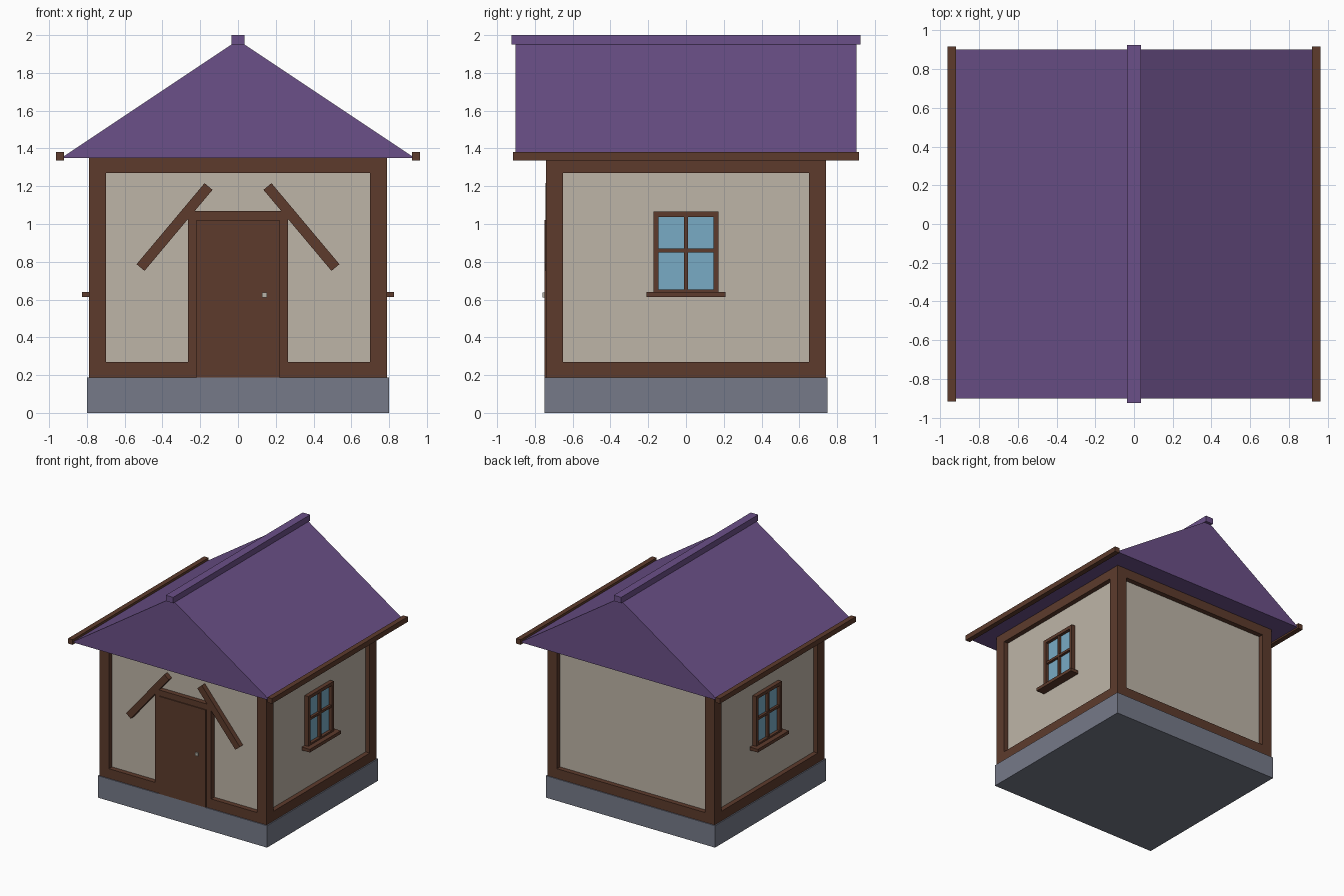
import bpy, math
from mathutils import Matrix

if "Cube" in bpy.data.objects:
    bpy.data.objects.remove(bpy.data.objects["Cube"])


def material(name, r, g, b):
    lin = [((c / 255 + 0.055) / 1.055) ** 2.4 for c in (r, g, b)]
    m = bpy.data.materials.new(name)
    m.diffuse_color = (*lin, 1)
    m.use_nodes = True
    m.node_tree.nodes["Principled BSDF"].inputs["Base Color"].default_value = m.diffuse_color
    return m


PURPLE = material("purple_roof", 107, 80, 136)
WOOD = material("brown_wood", 93, 59, 44)
PLASTER = material("cream_plaster", 190, 181, 167)
STONE = material("grey_stone", 118, 122, 137)
GLASS = material("blue_glass", 120, 171, 197)
METAL = material("pale_metal", 184, 180, 168)


def mesh(name, verts, faces, mat):
    me = bpy.data.meshes.new(name)
    me.from_pydata(verts, [], faces)
    me.materials.append(mat)
    ob = bpy.data.objects.new(name, me)
    bpy.context.collection.objects.link(ob)
    return ob


def box(name, x, y, z, mat):
    """Box from (min, max) ranges."""
    x, y, z = sorted(x), sorted(y), sorted(z)
    v = [(a, b, c) for a in x for b in y for c in z]
    f = [(0, 1, 3, 2), (4, 6, 7, 5), (0, 4, 5, 1),
         (2, 3, 7, 6), (0, 2, 6, 4), (1, 5, 7, 3)]
    return mesh(name, v, f, mat)


# stone base and plaster walls
box("foundation", (-0.80, 0.80), (-0.75, 0.75), (0, 0.187), STONE)
box("walls", (-0.75, 0.75), (-0.70, 0.70), (0.187, 1.35), PLASTER)

# timber frame: corner posts, then sill and top beams on every side
for sx in (-1, 1):
    for sy in (-1, 1):
        box("corner_post", (sx * 0.70, sx * 0.79), (sy * 0.65, sy * 0.742), (0.187, 1.35), WOOD)
for label, z in (("bottom_beam", (0.187, 0.27)), ("top_beam", (1.27, 1.35))):
    for s in (-1, 1):
        box(label, (-0.70, 0.70), (s * 0.69, s * 0.742), z, WOOD)
        box(label, (s * 0.74, s * 0.79), (-0.65, 0.65), z, WOOD)

# roof prism with ridge cap and eave beams
R, Y = 0.935, 0.903
mesh("roof", [(-R, -Y, 1.35), (R, -Y, 1.35), (0, -Y, 1.973),
              (-R, Y, 1.35), (R, Y, 1.35), (0, Y, 1.973)],
     [(0, 1, 2), (5, 4, 3), (0, 3, 4, 1), (1, 4, 5, 2), (2, 5, 3, 0)], PURPLE)
box("ridge_cap", (-0.035, 0.035), (-0.925, 0.925), (1.95, 2.0), PURPLE)
for s in (-1, 1):
    box("eave_beam", (s * 0.92, s * 0.963), (-0.917, 0.917), (1.336, 1.38), WOOD)

# door with frame and handle
box("door", (-0.22, 0.22), (-0.75, -0.69), (0.187, 1.02), WOOD)
for s in (-1, 1):
    box("door_jamb", (s * 0.22, s * 0.266), (-0.742, -0.69), (0.27, 1.07), WOOD)
box("door_header", (-0.22, 0.22), (-0.742, -0.69), (1.02, 1.07), WOOD)
box("door_handle", (0.126, 0.153), (-0.76, -0.75), (0.61, 0.637), METAL)

# slanted braces beside the door
for s in (-1, 1):
    brace = box("door_brace", (-0.28, 0.28), (-0.0225, 0.0225), (-0.0275, 0.0275), WOOD)
    brace.data.transform(Matrix.Translation((s * 0.336, -0.72, 0.984)) @
                         Matrix.Rotation(s * math.radians(50), 4, 'Y'))

# side windows
for s in (-1, 1):
    def bar(name, y, z, x0, x1, mat=WOOD):
        box(name, (s * x0, s * x1), y, z, mat)
    bar("window_glass", (-0.146, 0.146), (0.65, 1.04), 0.745, 0.759, GLASS)
    for t in (-1, 1):
        bar("window_side", (t * 0.145, t * 0.172), (0.64, 1.066), 0.74, 0.785)
    bar("window_top", (-0.145, 0.145), (1.038, 1.066), 0.74, 0.785)
    bar("window_bottom", (-0.145, 0.145), (0.64, 0.654), 0.74, 0.785)
    bar("window_mullion", (-0.01, 0.01), (0.654, 1.038), 0.74, 0.78)
    bar("window_crossbar", (-0.145, 0.145), (0.85, 0.87), 0.74, 0.78)
    bar("window_sill", (-0.21, 0.21), (0.613, 0.64), 0.74, 0.826)
